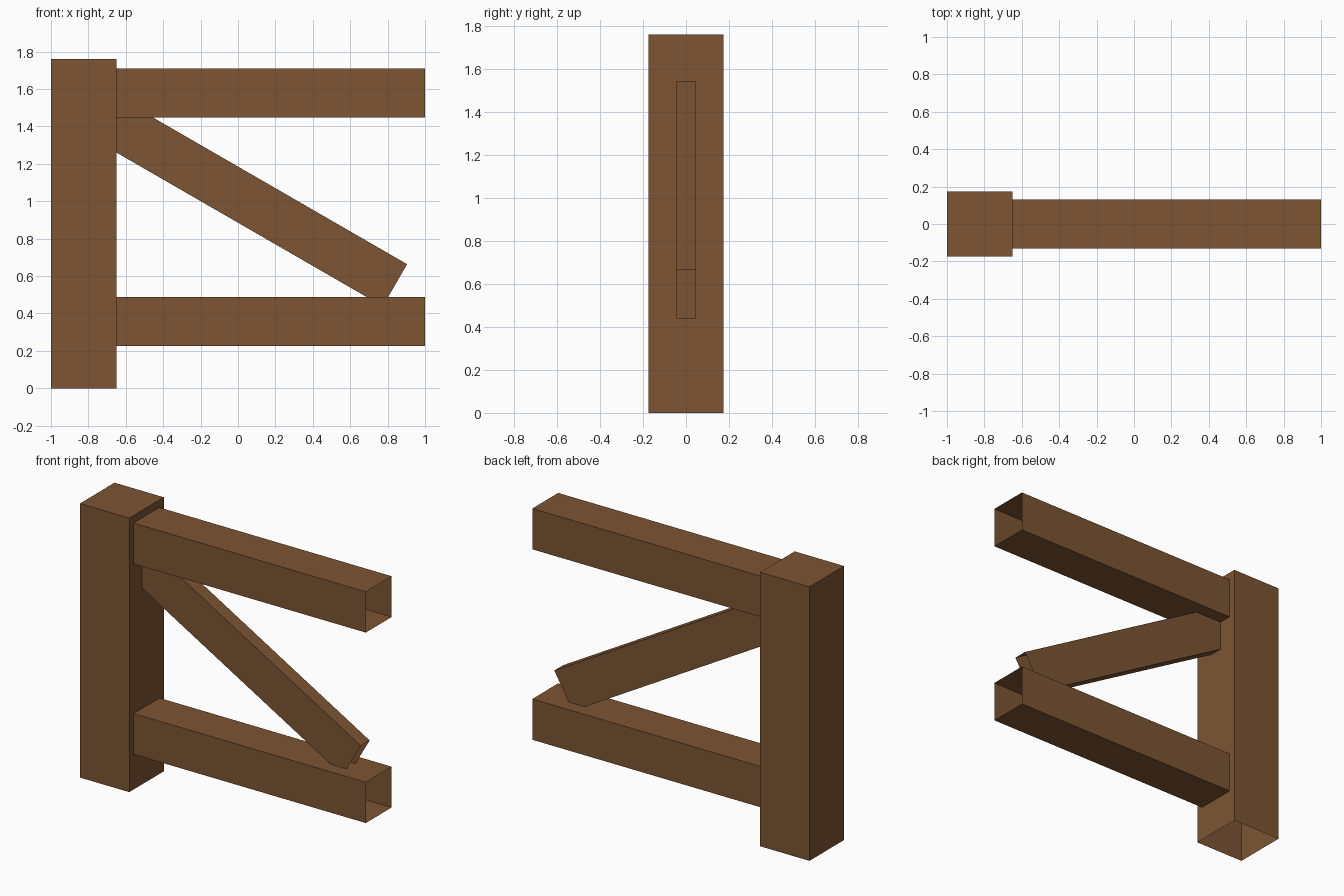
import bpy, bmesh, math
from mathutils import Matrix, Vector

cube = bpy.data.objects.get("Cube")
if cube:
    bpy.data.objects.remove(cube, do_unlink=True)

# Single wood colour
wood = bpy.data.materials.new("brown wood")
wood.use_nodes = True
colour = (0.205, 0.091, 0.034, 1)
wood.diffuse_color = colour
bsdf = wood.node_tree.nodes["Principled BSDF"]
bsdf.inputs["Base Color"].default_value = colour
bsdf.inputs["Roughness"].default_value = 0.9


def timber(name, size, centre, open_ends, tilt=0):
    """Hollow box; faces pointing along any open_ends direction are left out."""
    bm = bmesh.new()
    bmesh.ops.create_cube(bm, size=1, matrix=Matrix.Diagonal((*size, 1)))
    bm.normal_update()
    ends = [f for f in bm.faces
            if any(f.normal.dot(Vector(d)) > 0.9 for d in open_ends)]
    bmesh.ops.delete(bm, geom=ends, context='FACES_ONLY')
    mesh = bpy.data.meshes.new(name)
    bm.to_mesh(mesh)
    bm.free()
    mesh.materials.append(wood)
    obj = bpy.data.objects.new(name, mesh)
    obj.location = centre
    obj.rotation_euler.y = math.radians(tilt)
    bpy.context.collection.objects.link(obj)
    return obj


both_ends = [(1, 0, 0), (-1, 0, 0)]

# Upright post, open underneath
timber("post", (0.35, 0.35, 1.76), (-0.825, 0, 0.88), [(0, 0, -1)])

# Horizontal beams butting against the post
for name, z in (("lower_beam", 0.357), ("upper_beam", 1.58)):
    timber(name, (1.65, 0.262, 0.262), (0.175, 0, z), both_ends)

# Thin diagonal brace, its ends buried in the post and beams
timber("diagonal_brace", (1.76, 0.09, 0.26), (0.077, 0, 0.991), both_ends, tilt=30)
